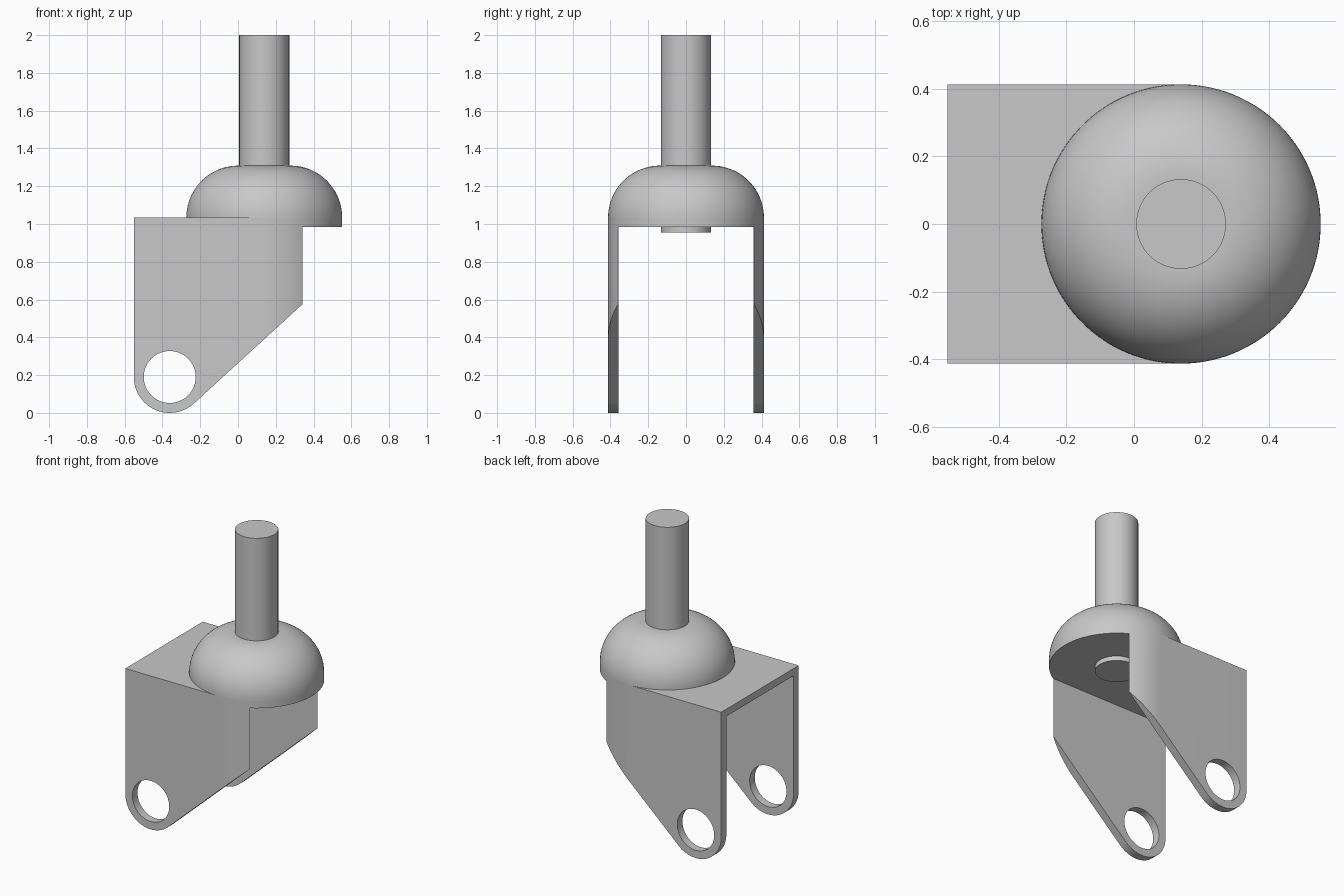
import bpy, bmesh, math
from mathutils import Vector

old = bpy.data.objects.get("Cube")
if old:
    bpy.data.objects.remove(old, do_unlink=True)

grey = bpy.data.materials.new("plain grey")
grey.use_nodes = True
grey.diffuse_color = (0.58, 0.58, 0.58, 1)
grey.node_tree.nodes["Principled BSDF"].inputs["Base Color"].default_value = grey.diffuse_color

R, CX = 0.4125, 0.139          # dome radius and axis
BACK = -0.5515                 # far edge of the fork
PLATE_LOW, PLATE_TOP = 0.985, 1.034
INNER = 0.358                  # half the gap between the legs
STEM = 0.1325


def arc(cx, cy, r, a0, a1, n):
    return [(cx + r * math.cos(a0 + (a1 - a0) * i / n),
             cy + r * math.sin(a0 + (a1 - a0) * i / n)) for i in range(n + 1)]


def finish(name, bm):
    bmesh.ops.recalc_face_normals(bm, faces=bm.faces)
    mesh = bpy.data.meshes.new(name)
    bm.to_mesh(mesh)
    bm.free()
    mesh.materials.append(grey)
    ob = bpy.data.objects.new(name, mesh)
    bpy.context.collection.objects.link(ob)
    return ob


def prism(name, outline, low, high, axis="z"):
    """Extrude an outline along z (plan) or along y (side profile)."""
    bm = bmesh.new()
    place = (lambda a, b: (a, b, low)) if axis == "z" else (lambda a, b: (a, low, b))
    face = bm.faces.new([bm.verts.new(place(a, b)) for a, b in outline])
    top = bmesh.ops.extrude_face_region(bm, geom=[face])["geom"]
    move = Vector((0, 0, high - low)) if axis == "z" else Vector((0, high - low, 0))
    bmesh.ops.translate(bm, vec=move, verts=[v for v in top if isinstance(v, bmesh.types.BMVert)])
    return finish(name, bm)


def select(ob):
    bpy.ops.object.select_all(action="DESELECT")
    ob.select_set(True)
    bpy.context.view_layer.objects.active = ob


def cut(ob, cutter):
    select(ob)
    mod = ob.modifiers.new("cut", "BOOLEAN")
    mod.operation, mod.solver, mod.object = "DIFFERENCE", "EXACT", cutter
    bpy.ops.object.modifier_apply(modifier=mod.name)
    bpy.data.objects.remove(cutter, do_unlink=True)


def smooth(ob):
    select(ob)
    bpy.ops.object.shade_smooth_by_angle(angle=math.radians(30))


# Fork: a rounded plan block, hollowed and trimmed into a plate with two legs
plan = [(BACK, -R)] + arc(CX, 0, R, -math.pi / 2, math.pi / 2, 64) + [(BACK, R)]
fork = prism("fork", plan, 0, PLATE_TOP)

# Trim below the leg outline: round foot, sloped edge, upright edge
foot, foot_r, corner = Vector((-0.3615, 0.19)), 0.19, Vector((0.341, 0.575))
d = corner - foot
tangent = math.atan2(d.y, d.x) - math.acos(foot_r / d.length)
trim = arc(foot.x, foot.y, foot_r, math.pi, 2 * math.pi + tangent, 40)
trim += [tuple(corner), (corner.x, PLATE_LOW), (1, PLATE_LOW), (1, -1), (-1, -1), (-1, foot.y)]
cut(fork, prism("trim_cutter", trim, -1, 1, "y"))

# Gap between the legs
gap = [(-1, -1), (1, -1), (1, PLATE_LOW), (-1, PLATE_LOW)]
cut(fork, prism("gap_cutter", gap, -INNER, INNER, "y"))

# Axle holes through both legs
hole = arc(foot.x, foot.y, 0.1375, 0, 2 * math.pi, 64)[:-1]
cut(fork, prism("hole_cutter", hole, -1, 1, "y"))
smooth(fork)

# Dome: a quarter-round profile spun about the stem axis
bm = bmesh.new()
fillet = 0.275
profile = [(0, PLATE_TOP)] + arc(R - fillet, PLATE_TOP, fillet, 0, math.pi / 2, 20)
profile += [(0, PLATE_TOP + fillet)]
verts = [bm.verts.new((CX + r, 0, z)) for r, z in profile]
edges = [bm.edges.new(pair) for pair in zip(verts, verts[1:])]
bmesh.ops.spin(bm, geom=verts + edges, cent=(CX, 0, 0), axis=(0, 0, 1),
               angle=2 * math.pi, steps=128, use_duplicate=False)
bmesh.ops.remove_doubles(bm, verts=bm.verts, dist=0.0001)
smooth(finish("dome", bm))

# Stem, running through the dome and just below the plate
smooth(prism("stem", arc(CX, 0, STEM, 0, 2 * math.pi, 64)[:-1], 0.954, 2.0))
